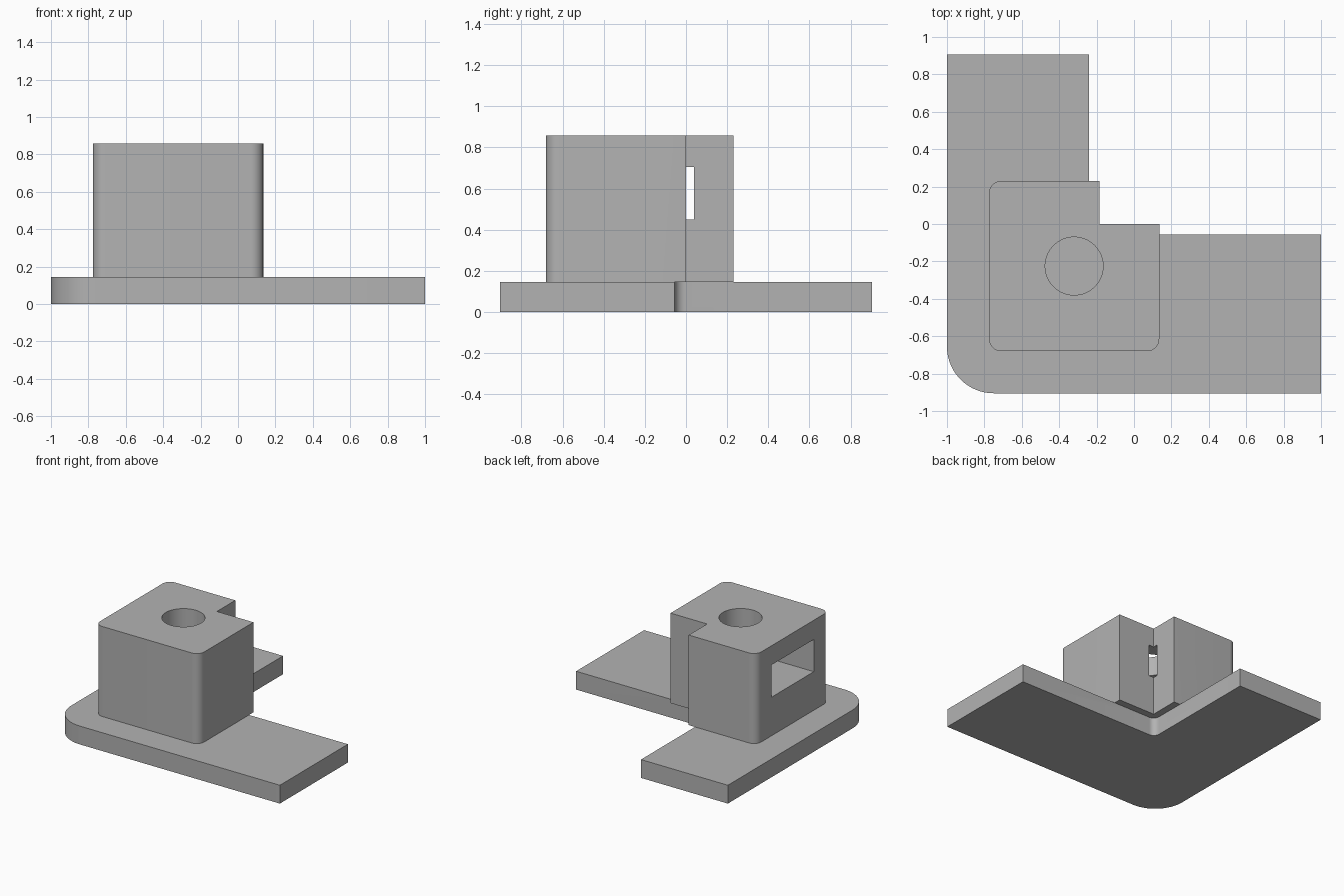
import bpy, bmesh, math

if "Cube" in bpy.data.objects:
    bpy.data.objects.remove(bpy.data.objects["Cube"])

grey = bpy.data.materials.new("plain grey")
grey.diffuse_color = (0.45, 0.45, 0.45, 1)
grey.use_nodes = True
grey.node_tree.nodes["Principled BSDF"].inputs["Base Color"].default_value = grey.diffuse_color


def arc(cx, cy, r, start, end, n=12):
    """Points on a circular arc, angles in degrees."""
    return [(cx + r * math.cos(math.radians(start + (end - start) * i / n)),
             cy + r * math.sin(math.radians(start + (end - start) * i / n)))
            for i in range(n + 1)]


def prism(name, outline, z0, z1):
    """Extrude a counter-clockwise outline from z0 to z1."""
    bm = bmesh.new()
    low = [bm.verts.new((x, y, z0)) for x, y in outline]
    high = [bm.verts.new((x, y, z1)) for x, y in outline]
    bm.faces.new(low[::-1])
    bm.faces.new(high)
    n = len(outline)
    for i in range(n):
        j = (i + 1) % n
        bm.faces.new((low[i], low[j], high[j], high[i]))
    mesh = bpy.data.meshes.new(name)
    bm.to_mesh(mesh)
    bm.free()
    mesh.materials.append(grey)
    obj = bpy.data.objects.new(name, mesh)
    bpy.context.collection.objects.link(obj)
    return obj


def combine(target, tool, operation):
    """Apply a boolean and discard the tool object."""
    bpy.context.view_layer.objects.active = target
    mod = target.modifiers.new("combine", 'BOOLEAN')
    mod.operation = operation
    mod.solver = 'EXACT'
    mod.object = tool
    bpy.ops.object.modifier_apply(modifier=mod.name)
    bpy.data.objects.remove(tool)


# L-shaped base plate with a large outer corner and a small inner fillet
bracket = prism("corner_bracket",
                arc(-0.75, -0.655, 0.25, 180, 270, 20)
                + [(1, -0.905), (1, -0.055)]
                + arc(-0.19, -0.005, 0.05, 270, 180, 8)
                + [(-0.24, 0.905), (-1, 0.905)], 0, 0.145)

# Upright block, three rounded corners and a square notch at the fourth
r = 0.065
block = prism("block",
              arc(-0.775 + r, -0.68 + r, r, 180, 270)
              + arc(0.135 - r, -0.68 + r, r, 270, 360)
              + [(0.135, 0), (-0.185, 0), (-0.185, 0.23)]
              + arc(-0.775 + r, 0.23 - r, r, 90, 180), 0.145, 0.857)

# Vertical bore through the block
bore = prism("bore", arc(-0.32, -0.225, 0.155, 0, 360, 64)[:-1], 0.145, 0.95)
combine(block, bore, 'DIFFERENCE')

# Side pocket that breaks out at the notch corner
pocket = prism("pocket", [(-0.9, -0.49), (-0.14, -0.49),
                          (-0.14, 0.04), (-0.9, 0.04)], 0.45, 0.705)
combine(block, pocket, 'DIFFERENCE')
combine(bracket, block, 'UNION')

# Smooth the rounded walls, keep the edges sharp
bpy.ops.object.select_all(action='DESELECT')
bracket.select_set(True)
bpy.context.view_layer.objects.active = bracket
bpy.ops.object.shade_smooth_by_angle(angle=math.radians(30))
